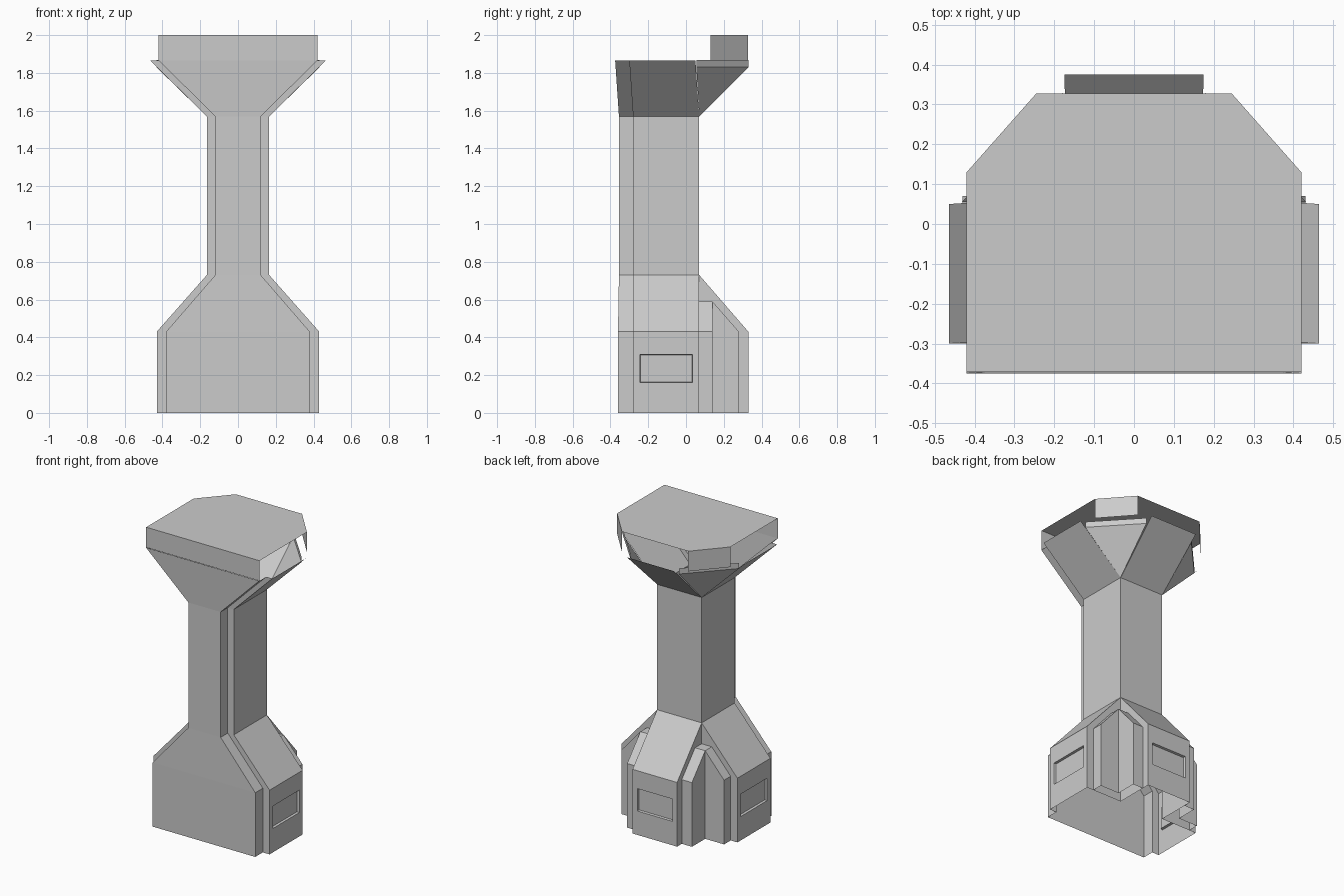
import bpy, bmesh
from mathutils import Vector

cube = bpy.data.objects.get("Cube")
if cube:
    bpy.data.objects.remove(cube, do_unlink=True)

grey = bpy.data.materials.new("concrete_grey")
grey.use_nodes = True
grey.diffuse_color = (0.6, 0.6, 0.6, 1)
grey.node_tree.nodes["Principled BSDF"].inputs["Base Color"].default_value = (0.6, 0.6, 0.6, 1)


def finish(bm, name):
    mesh = bpy.data.meshes.new(name)
    bm.to_mesh(mesh)
    bm.free()
    mesh.materials.append(grey)
    obj = bpy.data.objects.new(name, mesh)
    bpy.context.collection.objects.link(obj)
    return obj


def add_face(bm, points, outward):
    """Add a polygon wound so that it faces the outward direction."""
    face = bm.faces.new([bm.verts.new(p) for p in points])
    face.normal_update()
    if face.normal.dot(Vector(outward)) < 0:
        face.normal_flip()
    return face


# Tower shell: front plate, stepped side panels and back panel, lofted upwards
def ring(bm, z, plate, side, back, front_y, step_y, rear_y, back_x):
    half = [(plate, front_y), (plate, step_y), (side, step_y),
            (side, rear_y), (0.165, 0.07), (back_x, back)]
    outline = half + [(-x, y) for x, y in reversed(half)]
    return [bm.verts.new((x, y, z)) for x, y in outline]


base = (0.38, 0.43, 0.33, -0.36, -0.28, 0.07, 0.165)
shaft = (0.12, 0.165, 0.07, -0.355, -0.28, 0.07, 0.165)
head = (0.42, 0.465, 0.375, -0.375, -0.30, 0.05, 0.175)
bm = bmesh.new()
rings = [ring(bm, z, *size) for z, size in
         ((0, base), (0.43, base), (0.73, shaft), (1.57, shaft), (1.865, head))]
panels = []
corner_edges = (3, 4, 6, 7)
for level in range(4):
    low, high = rings[level], rings[level + 1]
    for i in range(12):
        if level >= 2 and i in corner_edges:
            continue
        j = (i + 1) % 12
        face = bm.faces.new((low[i], low[j], high[j], high[i]))
        if level == 0 and i in (2, 5, 8):
            panels.append(face)

# Recessed rectangle in each of the three base panels
for face in panels:
    face.normal_update()
    normal = face.normal.copy()
    bmesh.ops.inset_individual(bm, faces=[face], thickness=0.05)
    rim = list(face.verts)
    for v in rim:
        v.co.z = 0.16 if v.co.z < 0.2 else 0.31
    bmesh.ops.inset_individual(bm, faces=[face], thickness=0.004)
    for v in face.verts:
        v.co -= normal * 0.015
bmesh.ops.remove_doubles(bm, verts=bm.verts, dist=0.0005)
bmesh.ops.dissolve_degenerate(bm, edges=bm.edges, dist=0.0005)
finish(bm, "tower_shell")

# Sloped ribs filling the two rear corners of the base
bm = bmesh.new()
for s in (1, -1):
    for sideways in (True, False):
        if sideways:
            outer, inner, near, far = 0.38, 0.24, 0.07, 0.14
        else:
            outer, inner, near, far = 0.28, 0.14, 0.165, 0.24

        def place(out, lateral, z):
            return (s * out, lateral, z) if sideways else (s * lateral, out, z)

        out_dir, end_dir = place(1, 0, 0), place(0, 1, 0)
        add_face(bm, [place(outer, near, 0), place(outer, far, 0),
                      place(outer, far, 0.43), place(outer, near, 0.43)], out_dir)
        add_face(bm, [place(outer, near, 0.43), place(outer, far, 0.43),
                      place(inner, far, 0.59), place(inner, near, 0.59)], (0, 0, 1))
        add_face(bm, [place(inner, far, 0), place(outer, far, 0),
                      place(outer, far, 0.43), place(inner, far, 0.59)], end_dir)
    add_face(bm, [(s * x, y, 0.59) for x, y in
                  ((0.165, 0.07), (0.24, 0.07), (0.24, 0.14), (0.165, 0.14))], (0, 0, 1))
bmesh.ops.remove_doubles(bm, verts=bm.verts, dist=0.0005)
finish(bm, "corner_ribs")

# Triangular flare gussets with a narrow upright rim
bm = bmesh.new()
for s in (1, -1):
    a, b = (s * 0.432, 0.055), (s * 0.178, 0.33)
    add_face(bm, [(s * 0.165, 0.07, 1.57), (*a, 1.83), (*b, 1.83)], (s, 1, -1))
    add_face(bm, [(*a, 1.83), (*b, 1.83), (*b, 1.868), (*a, 1.868)], (s, 1, 0))
bmesh.ops.remove_doubles(bm, verts=bm.verts, dist=0.0005)
finish(bm, "flare_gussets")

# Roof with front and diagonal walls; the sides and back stay open
bm = bmesh.new()
half = [(0.42, -0.372), (0.42, 0.13), (0.245, 0.328)]
outline = half + [(-x, y) for x, y in reversed(half)]
add_face(bm, [(x, y, 2.0) for x, y in outline], (0, 0, 1))
for i, outward in ((1, (1, 1, 0)), (3, (-1, 1, 0)), (5, (0, -1, 0))):
    p, q = outline[i], outline[(i + 1) % 6]
    add_face(bm, [(*p, 1.865), (*q, 1.865), (*q, 2.0), (*p, 2.0)], outward)
bmesh.ops.remove_doubles(bm, verts=bm.verts, dist=0.0005)
finish(bm, "roof_cab")
